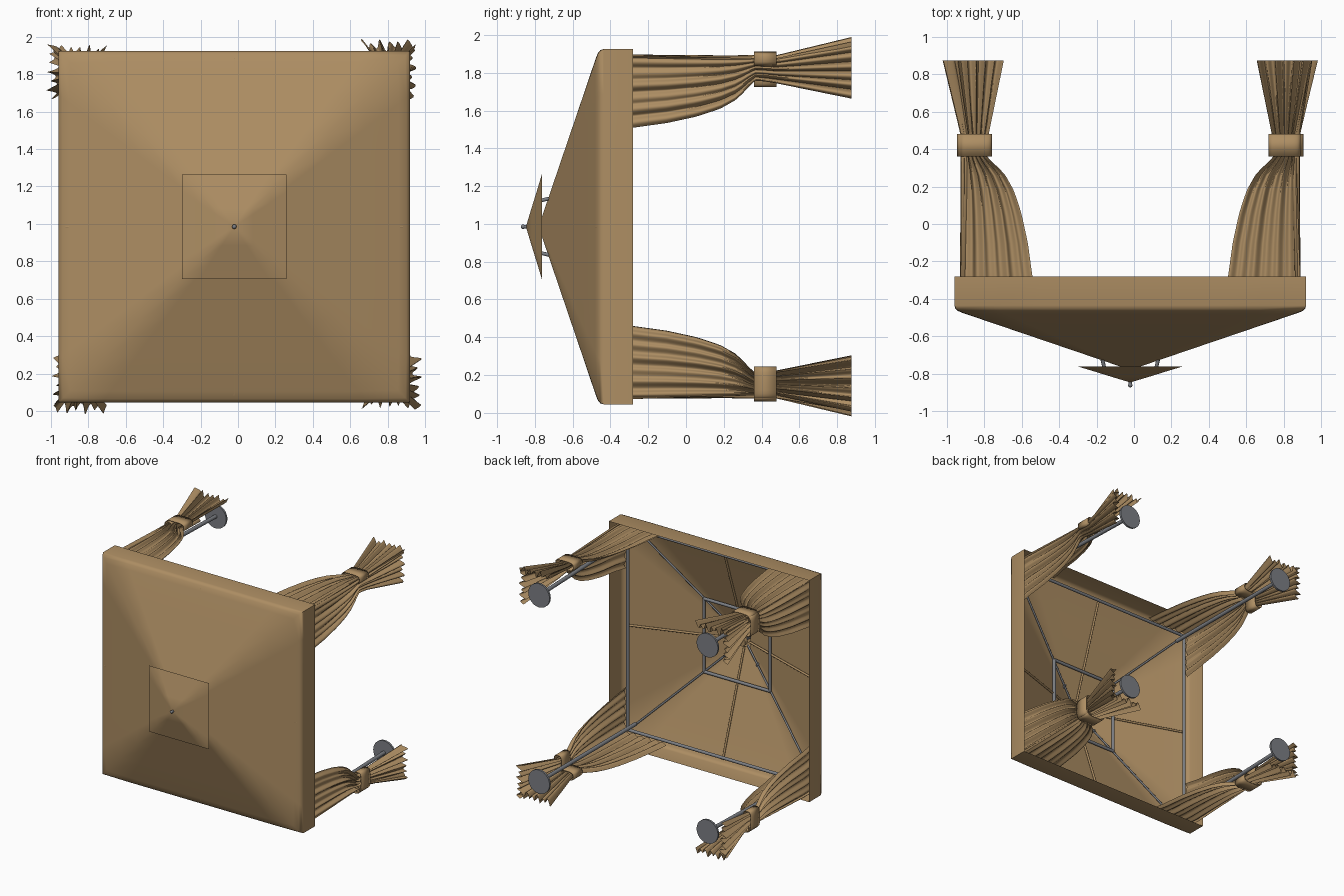
import bpy, bmesh, math, random
from mathutils import Vector

if "Cube" in bpy.data.objects:
    bpy.data.objects.remove(bpy.data.objects["Cube"])

random.seed(4)
CX, CZ = -0.02, 0.985          # axis of the pavilion, which lies on its side (top towards -y)


def material(name, rgb):
    m = bpy.data.materials.new(name)
    m.diffuse_color = (*rgb, 1)
    m.use_nodes = True
    m.node_tree.nodes["Principled BSDF"].inputs["Base Color"].default_value = m.diffuse_color
    return m


TAN = material("tan_fabric", (0.42, 0.27, 0.125))
GREY = material("grey_metal", (0.20, 0.21, 0.23))


def P(a, b, y):
    return Vector((CX + a, y, CZ + b))


def turn(a, b, k):
    for _ in range(k):
        a, b = -b, a
    return a, b


def finish(bm, name, mat, angle=40):
    bmesh.ops.recalc_face_normals(bm, faces=bm.faces[:])
    me = bpy.data.meshes.new(name)
    bm.to_mesh(me)
    bm.free()
    ob = bpy.data.objects.new(name, me)
    bpy.context.collection.objects.link(ob)
    me.materials.append(mat)
    bpy.ops.object.select_all(action='DESELECT')
    ob.select_set(True)
    bpy.context.view_layer.objects.active = ob
    bpy.ops.object.shade_smooth_by_angle(angle=math.radians(angle))
    return ob


def lerp_keys(keys, y):
    for (y0, v0), (y1, v1) in zip(keys, keys[1:]):
        if y <= y1:
            f = max(0, (y - y0) / (y1 - y0))
            return v0 + (v1 - v0) * f
    return keys[-1][1]


def rod(name, p, q, r, mat=GREY, n=10):
    bm = bmesh.new()
    d = q - p
    bmesh.ops.create_cone(bm, cap_ends=True, segments=n, radius1=r, radius2=r, depth=d.length)
    rot = Vector((0, 0, 1)).rotation_difference(d).to_matrix()
    for v in bm.verts:
        v.co = rot @ v.co + (p + q) / 2
    return finish(bm, name, mat)


def square_shell(name, profile, n, angle):
    """Square rings (half size, y), closed by the last ring shrinking to a tip."""
    bm = bmesh.new()
    rings = []
    for half, y, soft in profile:
        ring = []
        for k in range(4):
            for i in range(n):
                t = -1 + 2 * i / n
                a, b = half * t, -half
                if i == 0:      # slightly rounded corner
                    a, b = a * (1 - soft), b * (1 - soft)
                ring.append(bm.verts.new(P(*turn(a, b, k), y)))
        rings.append(ring)
    for r0, r1 in zip(rings, rings[1:]):
        m = len(r0)
        for i in range(m):
            bm.faces.new((r0[i], r0[(i + 1) % m], r1[(i + 1) % m], r1[i]))
    bmesh.ops.remove_doubles(bm, verts=bm.verts[:], dist=1e-5)
    return finish(bm, name, mat=TAN, angle=angle)


# Main canopy with valance, and the small vent cap above it
square_shell("canopy_roof",
             [(0.94, -0.28, 0), (0.94, -0.435, 0), (0.935, -0.453, 0.003), (0.92, -0.466, 0.005),
              (0.88, -0.481, 0.005), (0.7, -0.542, 0.003), (0.5, -0.61, 0), (0.3, -0.678, 0),
              (0.15, -0.729, 0), (0.05, -0.763, 0)], 8, 60)
square_shell("vent_cap", [(0.28, -0.762, 0), (0.19, -0.789, 0), (0.1, -0.817, 0), (0, -0.847, 0)], 6, 60)
rod("finial", P(0, 0, -0.72), P(0, 0, -0.865), 0.01)
bm = bmesh.new()
bmesh.ops.create_uvsphere(bm, u_segments=12, v_segments=8, radius=0.012)
bmesh.ops.translate(bm, verts=bm.verts[:], vec=P(0, 0, -0.862))
finish(bm, "finial_tip", GREY)
rod("hub", P(0, 0, -0.715), P(0, 0, -0.75), 0.035, TAN, 16)

# Frame: edge bars, inner ring, rafters, seams, cap supports, poles and feet
for k in range(4):
    def T(a, b, y, k=k):
        return P(*turn(a, b, k), y)
    rod("edge_bar", T(-0.86, -0.86, -0.42), T(0.86, -0.86, -0.42), 0.013)
    rod("ring_bar", T(-0.31, -0.31, -0.655), T(0.31, -0.31, -0.655), 0.013)
    rod("hip_rafter", T(-0.86, -0.86, -0.475), T(-0.03, -0.03, -0.755), 0.008)
    rod("mid_rafter", T(0, -0.9, -0.465), T(0, -0.05, -0.752), 0.009, TAN)
    rod("cap_support", T(0.155, -0.155, -0.70), T(0.135, -0.135, -0.785), 0.010)
    rod("pole", T(0.81, -0.81, -0.45), T(0.79, -0.79, 0.865), 0.016, n=14)
    rod("foot_plate", T(0.79, -0.79, 0.855), T(0.79, -0.79, 0.872), 0.1, n=32)

# Curtains: inner edge, outer edge, distance from axis and fold depth down the length
INNER = [(-0.43, 0.50), (-0.28, 0.525), (-0.1, 0.55), (0.06, 0.585), (0.18, 0.625), (0.26, 0.67),
         (0.31, 0.715), (0.36, 0.775), (0.42, 0.77), (0.48, 0.76), (0.875, 0.68)]
OUTER = [(-0.43, 0.91), (-0.28, 0.91), (0.36, 0.89), (0.48, 0.89), (0.875, 0.975)]
FOLD = [(-0.43, 0.014), (-0.28, 0.016), (0.2, 0.02), (0.36, 0.024), (0.48, 0.024), (0.875, 0.034)]


def curtain(k, m):
    ph = [random.uniform(0, 6.28) for _ in range(3)]
    flare = 0.97 if m > 0 else 0.94
    depth = [(-0.43, 0.89), (-0.28, 0.895), (0.36, 0.885), (0.48, 0.885), (0.875, flare)]
    bm = bmesh.new()
    nu, nv = 56, 36
    grid = []
    for j in range(nv + 1):
        y = -0.43 + 1.305 * j / nv
        lo, hi = lerp_keys(INNER, y), lerp_keys(OUTER, y)
        p0, amp = lerp_keys(depth, y), lerp_keys(FOLD, y)
        row = []
        for i in range(nu + 1):
            s = i / nu
            w = 0.65 * math.sin(6 * 6.28 * s + ph[0]) + 0.35 * math.sin(3.5 * 6.28 * s + ph[1] + 0.6 * y)
            d = lo + (hi - lo) * s + 0.15 * amp * math.cos(6 * 6.28 * s + ph[2])
            row.append(bm.verts.new(P(*turn(m * d, p0 + amp * w, k), y)))
        grid.append(row)
    for j in range(nv):
        for i in range(nu):
            bm.faces.new((grid[j][i], grid[j][i + 1], grid[j + 1][i + 1], grid[j + 1][i]))
    finish(bm, "curtain", TAN, 75)


def tie_band(k, m):
    bm = bmesh.new()
    rows = []
    for y in (0.36, 0.48):
        row = []
        for i in range(28):     # rounded rectangle loop
            t = 2 * math.pi * i / 28
            c, s = math.cos(t), math.sin(t)
            d = 0.825 + 0.085 * math.copysign(abs(c) ** 0.5, c)
            p = 0.888 + 0.038 * math.copysign(abs(s) ** 0.6, s)
            row.append(bm.verts.new(P(*turn(m * d, p, k), y)))
        rows.append(row)
    for i in range(28):
        j = (i + 1) % 28
        bm.faces.new((rows[0][i], rows[0][j], rows[1][j], rows[1][i]))
    ob = finish(bm, "tie_band", TAN)
    ob.modifiers.new("thickness", 'SOLIDIFY').thickness = 0.006


for k in range(4):
    for m in (-1, 1):
        curtain(k, m)
        if (k, m) != (3, -1):   # one panel hangs without a band
            tie_band(k, m)
